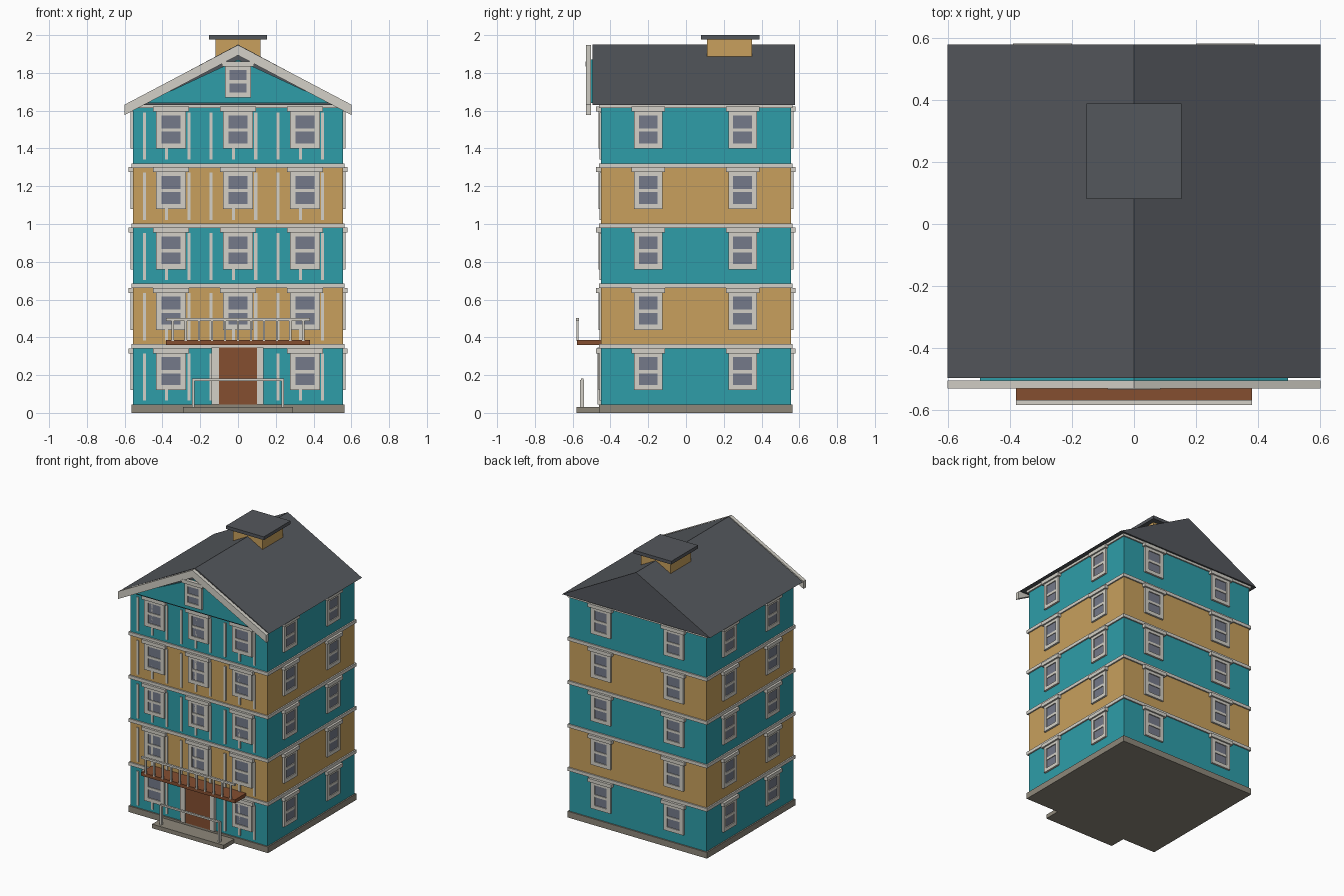
import bpy, bmesh
from mathutils import Matrix, Vector

if "Cube" in bpy.data.objects:
    bpy.data.objects.remove(bpy.data.objects["Cube"])


def material(name, r, g, b):
    lin = [(c / 255 / 12.92) if c < 11 else ((c / 255 + 0.055) / 1.055) ** 2.4 for c in (r, g, b)]
    m = bpy.data.materials.new(name)
    m.diffuse_color = (*lin, 1)
    m.use_nodes = True
    m.node_tree.nodes["Principled BSDF"].inputs["Base Color"].default_value = m.diffuse_color
    return m


TEAL = material("teal siding", 46, 157, 169)
TAN = material("tan siding", 200, 160, 93)
TRIM = material("off white trim", 211, 208, 199)
GLASS = material("grey glass", 117, 122, 138)
ROOF = material("dark slate", 84, 87, 92)
BROWN = material("brown wood", 133, 78, 48)
STONE = material("grey stone", 141, 135, 122)


def make(name, bm, mat):
    bmesh.ops.recalc_face_normals(bm, faces=bm.faces)
    me = bpy.data.meshes.new(name)
    bm.to_mesh(me)
    bm.free()
    me.materials.append(mat)
    ob = bpy.data.objects.new(name, me)
    bpy.context.collection.objects.link(ob)
    return ob


def boxes(name, mat, items, frame=Matrix()):
    """Each item is (x0, x1, y0, y1, z0, z1)."""
    bm = bmesh.new()
    for x0, x1, y0, y1, z0, z1 in items:
        mid = Vector((x0 + x1, y0 + y1, z0 + z1)) / 2
        size = Matrix.Diagonal((x1 - x0, y1 - y0, z1 - z0, 1))
        bmesh.ops.create_cube(bm, size=1, matrix=frame @ Matrix.Translation(mid) @ size)
    return make(name, bm, mat)


def prism(name, mat, outline, y0, y1):
    """Extrude an (x, z) outline along y."""
    bm = bmesh.new()
    face = bm.faces.new([bm.verts.new((x, y0, z)) for x, z in outline])
    new = bmesh.ops.extrude_face_region(bm, geom=[face])["geom"]
    bmesh.ops.translate(bm, vec=(0, y1 - y0, 0), verts=[v for v in new if isinstance(v, bmesh.types.BMVert)])
    return make(name, bm, mat)


W, Y0, Y1 = 0.555, -0.45, 0.555      # wall extents
STEP = 0.318                         # storey height

# Plinth, entrance step and storeys with band courses
boxes("plinth", STONE, [(-0.565, 0.565, -0.46, 0.565, 0, 0.045)])
boxes("entrance_step", STONE, [(-0.29, 0.29, -0.58, -0.455, 0, 0.03)])
for i in range(5):
    z = 0.045 + STEP * i
    boxes(f"storey_{i + 1}", TAN if i % 2 else TEAL, [(-W, W, Y0, Y1, z, z + STEP)])
boxes("band_courses", TRIM,
      [(-0.565, 0.565, -0.46, 0.565, 0.342 + STEP * i, 0.366 + STEP * i) for i in range(4)]
      + [(-0.565, 0.565, -0.46, 0.565, 1.613, 1.63)])


# Windows in wall space: x along the wall, -y outward, z up
def windows(name, frame, spots, hw=0.08, head=0.095, gw=0.05, h=0.195):
    trim, glass = [], []
    for u, z in spots:
        g0, g1, m = z + 0.027, z + h - 0.02, z + h * 0.5
        trim += [(u - hw, u - gw, -0.014, 0, z, z + h), (u + gw, u + hw, -0.014, 0, z, z + h),
                 (u - gw, u + gw, -0.014, 0, z, g0), (u - gw, u + gw, -0.014, 0, g1, z + h),
                 (u - gw, u + gw, -0.012, 0, m - 0.009, m + 0.009),
                 (u - head, u + head, -0.026, 0, z + h, z + h + 0.026)]
        glass.append((u - gw, u + gw, -0.007, 0, g0, g1))
    boxes(name + "_frames", TRIM, trim, frame)
    boxes(name + "_panes", GLASS, glass, frame)


def wall(degrees, x, y):
    return Matrix.Translation((x, y, 0)) @ Matrix.Rotation(degrees * 3.14159265 / 180, 4, 'Z')


sills = [0.12 + 0.32 * i for i in range(5)]
windows("front_windows", wall(0, 0, Y0),
        [(u, z) for z in sills for u in (-0.355, 0, 0.355) if u or z > 0.2])
windows("back_windows", wall(180, 0, Y1), [(u, z) for z in sills for u in (-0.295, 0.295)])
windows("right_windows", wall(90, W, 0), [(u, z) for z in sills for u in (-0.2, 0.3)], 0.075, 0.088)
windows("left_windows", wall(-90, -W, 0), [(u, z) for z in sills for u in (0.2, -0.3)], 0.075, 0.088)

# Thin vertical battens on the front wall
boxes("front_battens", TRIM,
      [(x - 0.008, x + 0.008, -0.457, Y0, 0.065 + 0.319 * i, 0.315 + 0.319 * i)
       for i in range(5) for x in [-0.496 + 0.118 * k for k in range(9)]])

# Entrance door and its surround
boxes("door", BROWN, [(-0.1, 0.1, -0.463, Y0, 0.045, 0.345)])
boxes("door_surround", TRIM, [(-0.14, -0.1, -0.468, Y0, 0.045, 0.345),
                              (0.1, 0.135, -0.468, Y0, 0.045, 0.345)])

# Step handrail
boxes("step_handrail", TRIM, [(-0.243, 0.243, -0.557, -0.543, 0.168, 0.181)]
      + [(s * 0.236 - 0.007, s * 0.236 + 0.007, -0.56, -0.54, 0.03, 0.175) for s in (-1, 1)])

# Balcony
boxes("balcony_slab", BROWN, [(-0.38, 0.38, -0.578, Y0, 0.36, 0.386)])
boxes("balcony_railing", TRIM, [(-0.38, 0.38, -0.582, -0.567, 0.487, 0.502)]
      + [(x - 0.006, x + 0.006, -0.58, -0.568, 0.38, 0.49)
         for x in [-0.345 + 0.069 * k for k in range(11)]])

# Roof, gable panel and sloping verge boards
prism("roof", ROOF, [(-0.6, 1.63), (0.6, 1.63), (0, 1.95)], -0.495, 0.578)
prism("gable_panel", TEAL, [(-0.495, 1.64), (0.495, 1.64), (0, 1.87)], -0.506, -0.49)
prism("verge_boards", TRIM, [(-0.6, 1.577), (0, 1.893), (0.6, 1.577),
                             (0.6, 1.632), (0, 1.948), (-0.6, 1.632)], -0.53, -0.503)
windows("attic_window", wall(0, 0, -0.506), [(0, 1.67)], 0.07, 0.085, 0.045, 0.165)

# Chimney and cap
boxes("chimney", TAN, [(-0.12, 0.12, 0.112, 0.35, 1.8, 1.976)])
boxes("chimney_cap", ROOF, [(-0.153, 0.153, 0.08, 0.388, 1.976, 2.0)])
